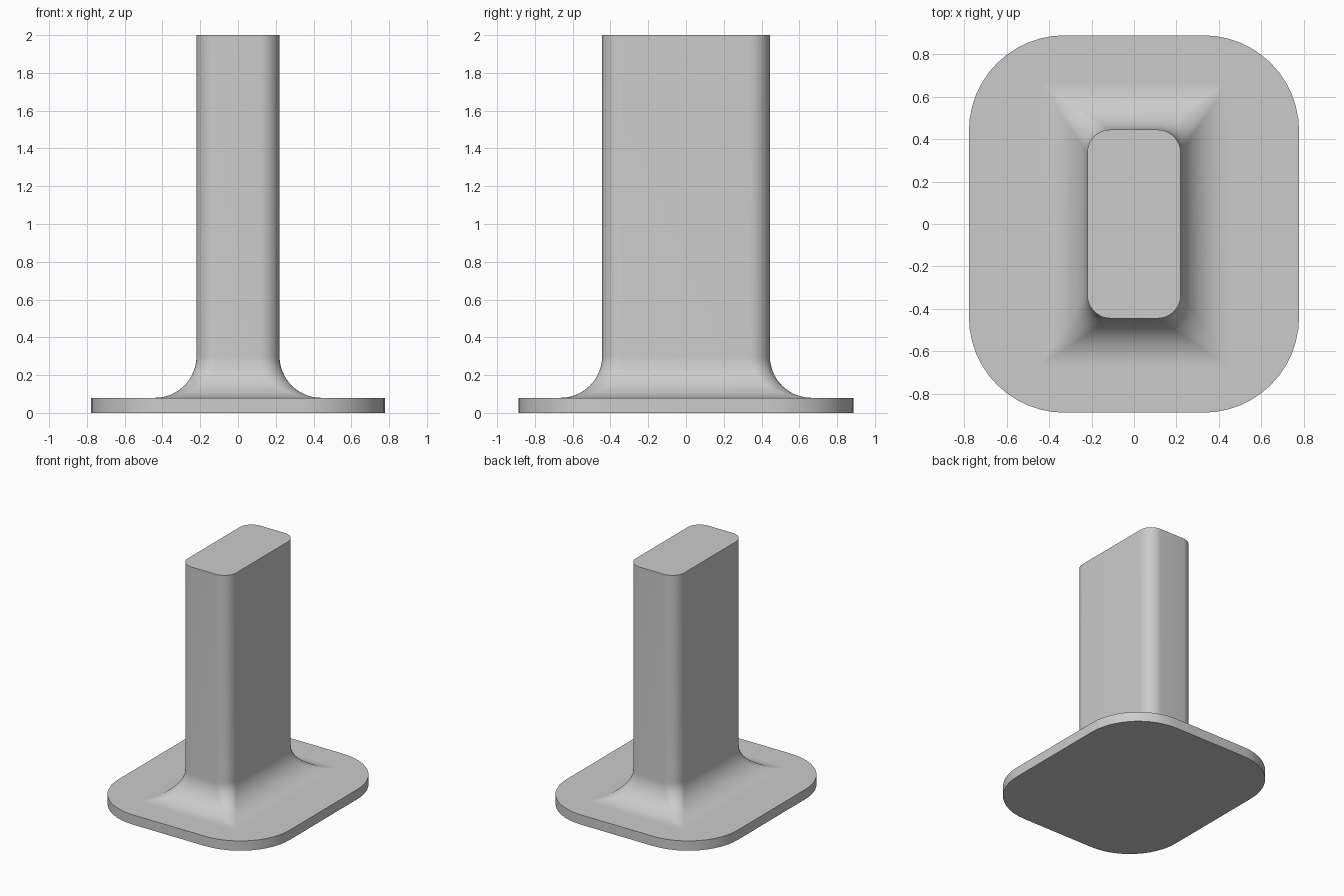
import bpy
import bmesh
from math import sin, cos, pi, radians

cube = bpy.data.objects.get("Cube")
if cube:
    bpy.data.objects.remove(cube, do_unlink=True)

# Single plain grey
grey = bpy.data.materials.new("plain_grey")
grey.use_nodes = True
colour = (0.6, 0.6, 0.6, 1)
grey.diffuse_color = colour
grey.node_tree.nodes["Principled BSDF"].inputs["Base Color"].default_value = colour


def rounded_rect(half_x, half_y, radius, z, steps=12):
    """Counter-clockwise outline of a rectangle with rounded corners."""
    points = []
    for corner, (sx, sy) in enumerate([(1, 1), (-1, 1), (-1, -1), (1, -1)]):
        for i in range(steps + 1):
            a = (corner + i / steps) * pi / 2
            points.append((sx * (half_x - radius) + radius * cos(a),
                           sy * (half_y - radius) + radius * sin(a), z))
    return points


def loft(name, outlines, cap_bottom=True):
    """Skin a stack of outlines listed from bottom to top."""
    bm = bmesh.new()
    rings = [[bm.verts.new(p) for p in outline] for outline in outlines]
    count = len(rings[0])
    for low, high in zip(rings, rings[1:]):
        for i in range(count):
            j = (i + 1) % count
            bm.faces.new((low[i], low[j], high[j], high[i]))
    bm.faces.new(rings[-1])
    if cap_bottom:
        bm.faces.new(rings[0][::-1])
    mesh = bpy.data.meshes.new(name)
    bm.to_mesh(mesh)
    bm.free()
    mesh.materials.append(grey)
    obj = bpy.data.objects.new(name, mesh)
    bpy.context.collection.objects.link(obj)
    bpy.ops.object.select_all(action='DESELECT')
    obj.select_set(True)
    bpy.context.view_layer.objects.active = obj
    bpy.ops.object.shade_smooth_by_angle(angle=radians(30))
    return obj


# Flat base plate with large rounded corners
plate_top = 0.08
loft("base_plate", [rounded_rect(0.777, 0.888, 0.45, z) for z in (0, plate_top)])

# Upright column whose foot flares into the plate, its corners sharpening outward
half_x, half_y, corner, flare = 0.22, 0.444, 0.11, 0.22
outlines = []
segments = 16
for i in range(segments + 1):
    a = i / segments * pi / 2
    spread = flare * (1 - sin(a))
    radius = max(corner * (1 - spread / flare), 0.003)
    outlines.append(rounded_rect(half_x + spread, half_y + spread, radius,
                                 plate_top + flare * (1 - cos(a))))
outlines.append(rounded_rect(half_x, half_y, corner, 2))
loft("column", outlines, cap_bottom=False)
